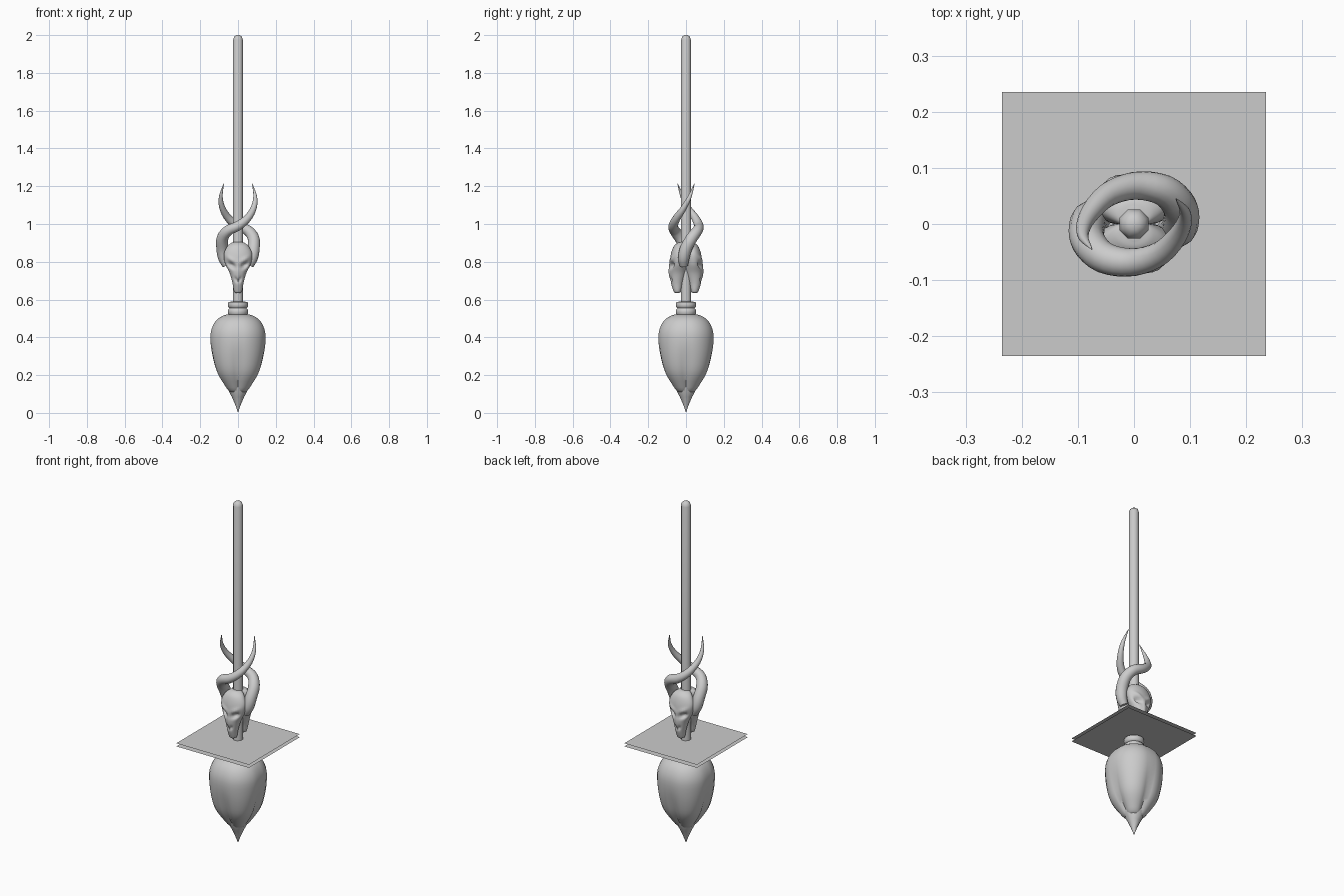
import bpy, bmesh
from math import sin, cos, pi, exp
from mathutils import Vector, Matrix

if "Cube" in bpy.data.objects:
    bpy.data.objects.remove(bpy.data.objects["Cube"])


def smooth_rows(rows, steps):
    """Catmull-Rom resampling of a list of tuples."""
    p = [Vector(r) for r in rows]
    p = [2 * p[0] - p[1]] + p + [2 * p[-1] - p[-2]]
    out = []
    for i in range(1, len(p) - 2):
        a, b, c, d = p[i - 1:i + 3]
        for k in range(steps):
            t = k / steps
            out.append(0.5 * (2 * b + (c - a) * t + (2 * a - 5 * b + 4 * c - d) * t * t
                              + (3 * b - a - 3 * c + d) * t ** 3))
    return out + [p[-2]]


def loft(name, rings, angle=50, turn=0.0):
    """Skin a stack of equal-sized rings and cap both ends."""
    bm = bmesh.new()
    vs = [[bm.verts.new(c) for c in ring] for ring in rings]
    n = len(vs[0])
    for a, b in zip(vs, vs[1:]):
        for i in range(n):
            bm.faces.new((a[i], a[(i + 1) % n], b[(i + 1) % n], b[i]))
    bm.faces.new(vs[0][::-1])
    bm.faces.new(vs[-1])
    bmesh.ops.rotate(bm, verts=bm.verts, cent=(0, 0, 0), matrix=Matrix.Rotation(turn, 3, 'Z'))
    bmesh.ops.recalc_face_normals(bm, faces=bm.faces)
    me = bpy.data.meshes.new(name)
    bm.to_mesh(me)
    bm.free()
    ob = bpy.data.objects.new(name, me)
    bpy.context.collection.objects.link(ob)
    bpy.ops.object.select_all(action='DESELECT')
    ob.select_set(True)
    bpy.context.view_layer.objects.active = ob
    bpy.ops.object.shade_smooth_by_angle(angle=angle * pi / 180)
    return ob


def lathe(name, profile, n):
    return loft(name, [[(r * cos(2 * pi * (i + .5) / n), r * sin(2 * pi * (i + .5) / n), z)
                        for i in range(n)] for r, z in profile])


# staff with rounded end, and double-ring collar
lathe("staff", [(.028, .5), (.028, 1.975), (.022, 1.992), (.01, 2.0)], 8)
lathe("collar", [(.044, .51), (.053, .523), (.055, .535), (.053, .548), (.046, .554),
                 (.053, .56), (.055, .573), (.052, .586), (.03, .591)], 16)

# bulb of four closed petals: radius, height, petal depth
petals = [(.001, .10, .1), (.045, .112, .22), (.075, .15, .25), (.112, .21, .22), (.134, .28, .16),
          (.148, .36, .08), (.147, .43, .06), (.122, .485, .05), (.08, .515, .03), (.03, .525, 0)]
rings = []
for r, z, d in smooth_rows(petals, 3):
    ring = []
    for i in range(32):
        a = 2 * pi * i / 32
        k = r * (1 + d * (abs(sin(2 * a)) ** .7 - .6))
        ring.append((k * cos(a), k * sin(a), z))
    rings.append(ring)
loft("bulb", rings)
lathe("bulb_tip", [(.001, .005), (.016, .045), (.034, .085), (.058, .13), (.07, .2)], 12)

# two thin square guard sheets
for i, z in enumerate((.592, .61)):
    bpy.ops.mesh.primitive_plane_add(size=.47, location=(0, 0, z))
    bpy.context.object.name = f"guard_sheet_{i + 1}"

# skull sections: height, half width, front y, back y
skull = [(.635, .012, -.058, -.035), (.645, .022, -.066, -.026), (.69, .03, -.08, -.015),
         (.74, .044, -.087, .0), (.79, .068, -.086, .005), (.84, .075, -.08, .005),
         (.88, .058, -.066, .005), (.9, .035, -.045, .005), (.905, .012, -.028, .0)]
# dents and bumps: x, z, tilt, half length, half height, depth
marks = [(.034, .782, .6, .02, .011, .024), (.036, .812, .6, .026, .009, -.008),
         (.01, .705, 1.1, .013, .006, .012), (.0, .75, 1.57, .04, .008, -.005)]


def carve(x, z):
    depth = 0
    for mx, mz, tilt, lu, lv, amount in marks:
        dx, dz = abs(x) - mx, z - mz
        u, v = dx * cos(tilt) + dz * sin(tilt), dz * cos(tilt) - dx * sin(tilt)
        depth += amount * exp(-(u / lu) ** 2 - (v / lv) ** 2)
    return depth


rings = []
for z, w, f, b in smooth_rows(skull, 6):
    ring = []
    for i in range(40):
        a = 2 * pi * i / 40
        x, y = w * cos(a), (f + b) / 2 + (f - b) / 2 * sin(a)
        if sin(a) > 0:
            y += carve(x, z) * min(1, sin(a) * 2)
        ring.append((x, y, z))
    rings.append(ring)

# horn path: x, y, z, radius
path = [(.06, -.012, .78, .022), (.075, -.012, .82, .03), (.083, .0, .87, .032),
        (.082, .03, .925, .031), (.053, .06, .965, .028), (.0, .068, .99, .025),
        (-.05, .05, 1.03, .021), (-.083, .012, 1.085, .016), (-.091, -.02, 1.145, .01),
        (-.075, -.045, 1.215, .001)]
samples = [(Vector((x, y, z)), r) for x, y, z, r in
           smooth_rows([Vector(p) for p in path], 4)]
horn = []
for i, (c, r) in enumerate(samples):
    t = (samples[min(i + 1, len(samples) - 1)][0] - samples[max(i - 1, 0)][0]).normalized()
    side = t.cross(Vector((c.x, c.y, 0))).normalized()
    up = side.cross(t)
    horn.append([c + r * (cos(2 * pi * k / 14) * side + sin(2 * pi * k / 14) * up)
                 for k in range(14)])

# back-to-back skulls and interlocking horns repeat by a half turn
for i, label in enumerate(("front", "back")):
    loft(f"skull_{label}", rings, 60, pi * i)
    loft(f"horn_{label}", horn, 60, pi * i)
